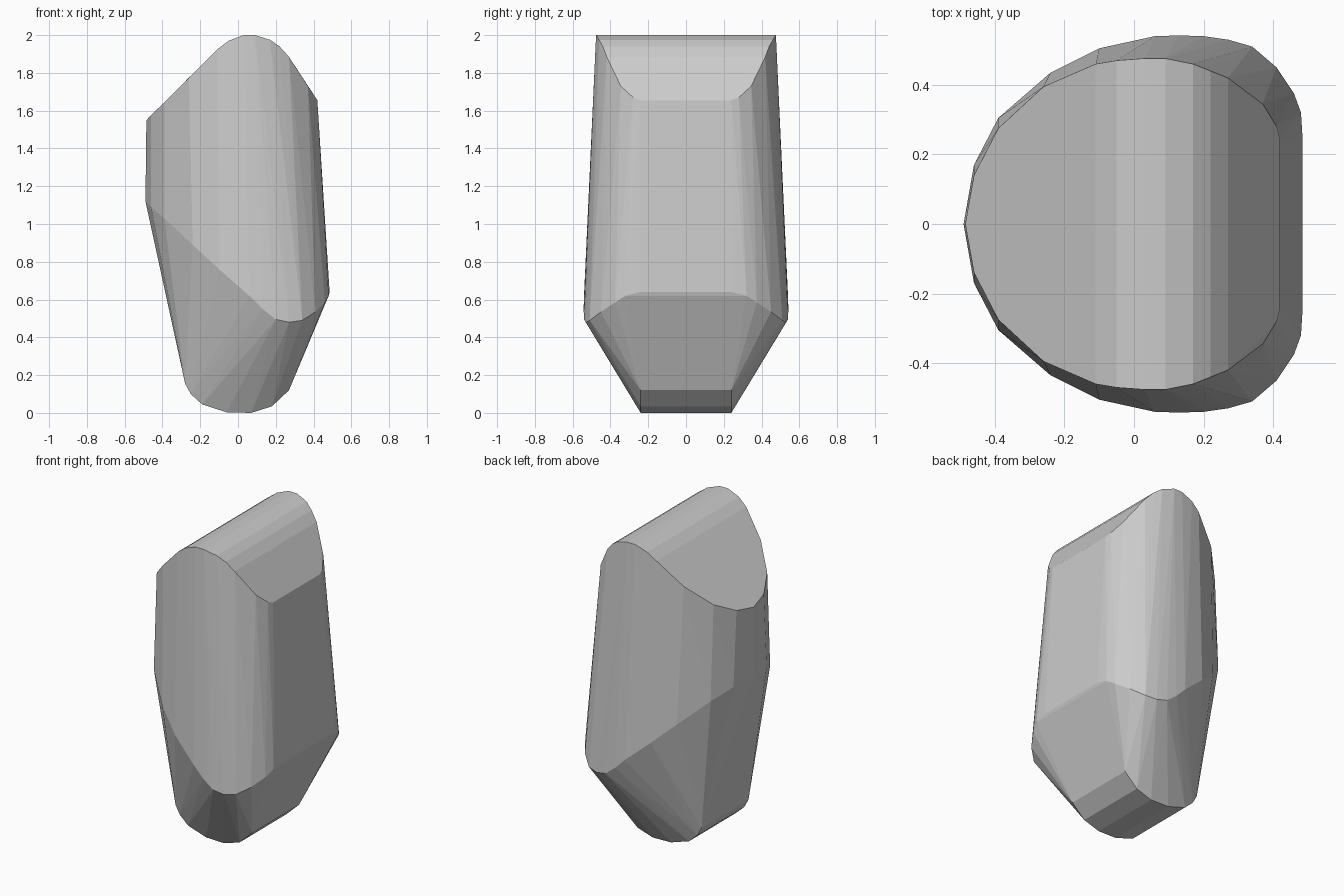
import bpy
import bmesh
import math

# rim of the sloping top cap (half, mirrored in y)
top_rim = [
    (-0.485, 0, 1.55), (-0.46, 0.14, 1.575), (-0.39, 0.275, 1.645),
    (-0.26, 0.395, 1.775), (-0.11, 0.46, 1.925), (-0.05, 0.47, 1.97),
    (0.03, 0.476, 2.0), (0.09, 0.476, 2.0), (0.17, 0.46, 1.975),
    (0.22, 0.44, 1.94), (0.27, 0.42, 1.885), (0.37, 0.345, 1.73),
    (0.41, 0.28, 1.67), (0.42, 0.24, 1.655),
]

# widest ridge, where the column meets the tapering foot
ridge = [
    (-0.49, 0, 1.12), (-0.46, 0.17, 1.09), (-0.39, 0.305, 1.03),
    (-0.24, 0.435, 0.89), (-0.10, 0.505, 0.76), (0.06, 0.54, 0.62),
    (0.13, 0.542, 0.55), (0.20, 0.54, 0.495), (0.27, 0.53, 0.48),
    (0.34, 0.51, 0.49), (0.41, 0.45, 0.535), (0.46, 0.375, 0.585),
    (0.48, 0.32, 0.62), (0.485, 0.24, 0.64),
]

# rounded base profile (x, z), extruded along y
base_profile = [
    (-0.28, 0.155), (-0.25, 0.10), (-0.19, 0.045), (-0.06, 0.003),
    (0.07, 0), (0.18, 0.035), (0.27, 0.12),
]
base = [(x, 0.24, z) for x, z in base_profile]

# faceted stone: skin the three mirrored outlines
bm = bmesh.new()
for x, y, z in top_rim + ridge + base:
    for side in ((1, -1) if y else (1,)):
        bm.verts.new((x, side * y, z))
hull = bmesh.ops.convex_hull(bm, input=bm.verts[:])
loose = [v for v in bm.verts if not v.link_faces]
bmesh.ops.delete(bm, geom=loose, context='VERTS')
bmesh.ops.dissolve_limit(bm, angle_limit=math.radians(1.0),
                         verts=bm.verts[:], edges=bm.edges[:])
bmesh.ops.recalc_face_normals(bm, faces=bm.faces[:])

mesh = bpy.data.meshes.new("faceted_stone")
bm.to_mesh(mesh)
bm.free()
stone = bpy.data.objects.new("faceted_stone", mesh)
bpy.context.collection.objects.link(stone)
